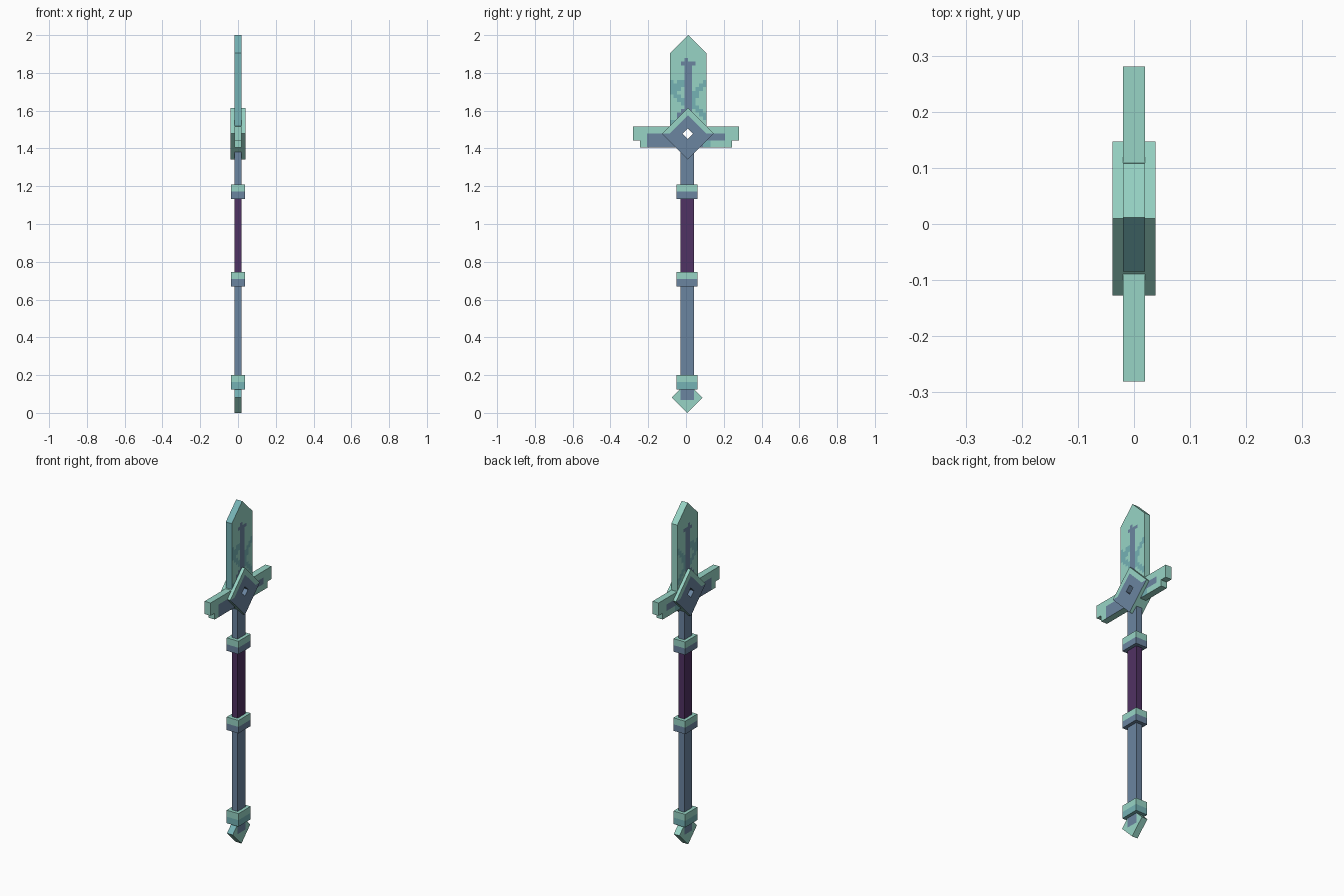
import bpy, bmesh, math
from mathutils import Vector

if "Cube" in bpy.data.objects:
    bpy.data.objects.remove(bpy.data.objects["Cube"])


def material(name, rgb):
    m = bpy.data.materials.new(name)
    lin = [((c / 255 + 0.055) / 1.055) ** 2.4 for c in rgb]
    m.diffuse_color = (*lin, 1)
    m.use_nodes = True
    m.node_tree.nodes["Principled BSDF"].inputs["Base Color"].default_value = m.diffuse_color
    return m


MATS = [material("light teal", (151, 212, 197)), material("mid teal", (117, 178, 181)),
        material("blue grey", (107, 133, 160)), material("dark purple", (80, 50, 99))]
LIGHT, MID, BLUE, PURPLE = range(4)


def finish(name, bm, rule):
    """Colour faces by a rule on centre and normal, then make the object."""
    bmesh.ops.recalc_face_normals(bm, faces=bm.faces)
    for f in bm.faces:
        f.material_index = rule(f.calc_center_median(), f.normal)
    me = bpy.data.meshes.new(name)
    bm.to_mesh(me)
    bm.free()
    for m in MATS:
        me.materials.append(m)
    ob = bpy.data.objects.new(name, me)
    bpy.context.collection.objects.link(ob)
    return ob


def prism(name, outline, half, rule, ycuts=(), zcuts=()):
    """Extrude a (y, z) outline to +-half in x and slice it along a grid."""
    bm = bmesh.new()
    face = bm.faces.new([bm.verts.new((-half, y, z)) for y, z in outline])
    ext = bmesh.ops.extrude_face_region(bm, geom=[face])
    moved = [v for v in ext["geom"] if isinstance(v, bmesh.types.BMVert)]
    bmesh.ops.translate(bm, verts=moved, vec=(2 * half, 0, 0))
    for axis, cuts in ((Vector((0, 1, 0)), ycuts), (Vector((0, 0, 1)), zcuts)):
        for c in cuts:
            bmesh.ops.bisect_plane(bm, geom=bm.verts[:] + bm.edges[:] + bm.faces[:],
                                   plane_co=axis * c, plane_no=axis, dist=1e-5)
    return finish(name, bm, rule)


def rect(y0, y1, z0, z1):
    return [(y0, z0), (y1, z0), (y1, z1), (y0, z1)]


MIDY = 0.006

# Shaft with a purple grip
prism("shaft", rect(MIDY - 0.036, MIDY + 0.036, 0.12, 1.40), 0.0185,
      lambda c, n: PURPLE if 0.71 < c.z < 1.16 else BLUE, zcuts=(0.71, 1.16))

# Three collars, light above and grey below
for label, z0 in (("lower", 0.125), ("middle", 0.67), ("upper", 1.133)):
    zm = z0 + 0.038
    prism(label + "_collar", rect(MIDY - 0.056, MIDY + 0.056, z0, z0 + 0.076), 0.038,
          lambda c, n, zm=zm, low=(MID if label == "lower" else BLUE):
          LIGHT if c.z > zm else low, zcuts=(zm,))

# Pommel: a square on its corner, grey near the shaft
prism("pommel", [(MIDY, 0), (MIDY + 0.081, 0.081), (MIDY, 0.162), (MIDY - 0.081, 0.081)], 0.0185,
      lambda c, n: BLUE if abs(n.x) > 0.5 and abs(c.y - MIDY) < 0.036 and c.z > 0.068
      else (MID if n.y < -0.5 and n.z > 0 else LIGHT),
      ycuts=(MIDY - 0.036, MIDY + 0.036), zcuts=(0.068,))

# Blade with a grey spine and weathered pixel patches
PX = 0.0193
BY = 0.0115


def blade_rule(c, n):
    if abs(n.x) < 0.5:
        return MID if n.y < 0 else LIGHT
    col = math.floor((c.y - BY) / PX)
    z = c.z
    d = abs(c.y - BY) / PX
    if d < 1 and z < 1.84 or (d < 2 and 1.835 < z < 1.855) or (col == -1 and 1.84 < z < 1.875):
        return BLUE
    if -3 <= col <= -2 and z < 1.585 + 0.02 * (col + 3):
        return BLUE
    if col < 0:
        wave = 1.73 + 0.012 * math.sin(col * 2.0)
        if abs(z - wave) < 0.021 or 1.59 < z + 0.02 * col < 1.625 or z < 1.55:
            return MID
    else:
        if abs(z - (1.655 + 0.022 * col)) < 0.024 or abs(z - (1.64 - 0.018 * col)) < 0.02:
            return MID
    return LIGHT


prism("blade", [(BY - 0.0965, 1.512), (BY + 0.0965, 1.512), (BY + 0.0965, 1.905),
                (BY, 2.0), (BY - 0.0965, 1.905)], 0.0195, blade_rule,
      ycuts=[BY + k * PX for k in range(-4, 5)],
      zcuts=[1.512 + k * PX for k in range(1, 20)])

# Stepped crossguard arms
for side, label in ((-1, "front"), (1, "back")):
    outline = [(0.045, 1.405), (0.243, 1.405), (0.243, 1.441), (0.281, 1.441),
               (0.281, 1.516), (0.045, 1.516)]

    def arm_rule(c, n, side=side):
        a = abs(c.y)
        if abs(n.x) < 0.5 or a > 0.206 or c.z > 1.479:
            return LIGHT
        if side > 0 and c.z < 1.441 and a > 0.09:
            return LIGHT if a > 0.13 else MID
        return BLUE

    prism(label + "_guard_arm", [(side * y, z) for y, z in outline], 0.0195, arm_rule,
          ycuts=[side * y for y in (0.09, 0.13, 0.206, 0.243)], zcuts=(1.441, 1.479))

# Guard diamond: concentric square loops around an open centre
GY, GZ, GX = 0.010, 1.478, 0.0385
bm = bmesh.new()
radii = [0.137, 0.098, 0.028]
loops = []
for x, order in ((GX, radii), (-GX, radii[::-1])):
    for r in order:
        loops.append([bm.verts.new((x, GY + r * dy, GZ + r * dz))
                      for dy, dz in ((1, 0), (0, 1), (-1, 0), (0, -1))])
for i, a in enumerate(loops):
    b = loops[(i + 1) % len(loops)]
    for k in range(4):
        bm.faces.new((a[k], a[(k + 1) % 4], b[(k + 1) % 4], b[k]))


def diamond_rule(c, n):
    r = abs(c.y - GY) + abs(c.z - GZ)
    if abs(n.x) < 0.5:
        return LIGHT if r > 0.1 else BLUE
    return LIGHT if r > 0.1 and c.z > GZ else BLUE


finish("guard_diamond", bm, diamond_rule)
